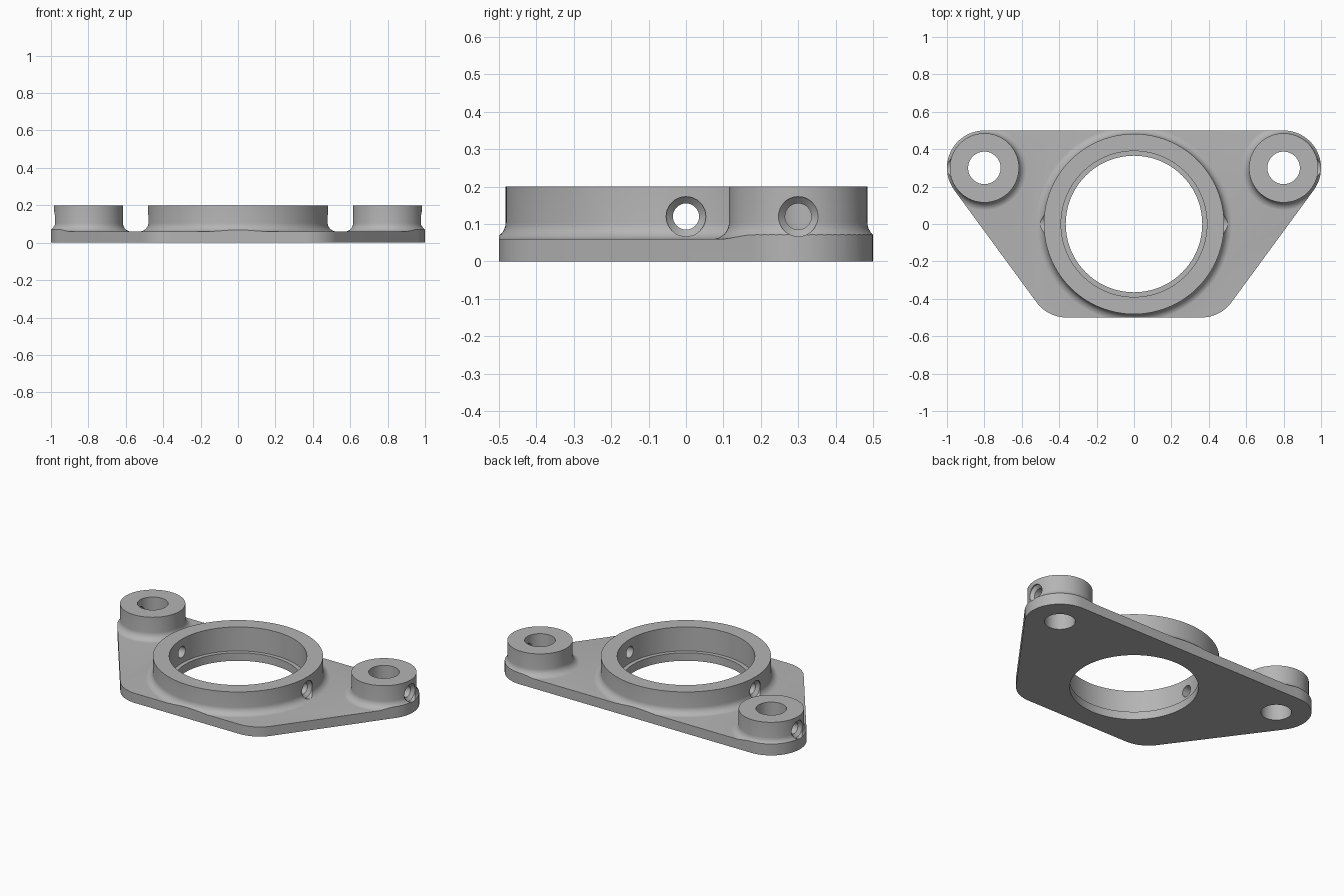
import bpy, math
from math import pi, sin, cos
from mathutils import Matrix

if "Cube" in bpy.data.objects:
    bpy.data.objects.remove(bpy.data.objects["Cube"])

grey = bpy.data.materials.new("plain grey")
grey.use_nodes = True
colour = (0.46, 0.46, 0.46, 1)
grey.diffuse_color = colour
grey.node_tree.nodes["Principled BSDF"].inputs["Base Color"].default_value = colour

PLATE, TOP, FILLET = 0.06, 0.2, 0.045
BOSS_X, BOSS_Y = 0.8, 0.3


def make(name, verts, faces):
    mesh = bpy.data.meshes.new(name)
    mesh.from_pydata(verts, [], faces)
    mesh.materials.append(grey)
    ob = bpy.data.objects.new(name, mesh)
    bpy.context.collection.objects.link(ob)
    return ob


def loft(name, rings):
    """Closed solid through matching rings of points, capped at both ends."""
    n = len(rings[0])
    faces = [tuple(reversed(range(n)))]
    for k in range(len(rings) - 1):
        for i in range(n):
            j = (i + 1) % n
            faces.append((k * n + i, k * n + j, k * n + n + j, k * n + n + i))
    faces.append(tuple(range((len(rings) - 1) * n, len(rings) * n)))
    return make(name, [p for ring in rings for p in ring], faces)


def lathe(name, profile, x=0, y=0, n=96):
    return loft(name, [[(x + r * cos(2 * pi * i / n), y + r * sin(2 * pi * i / n), z)
                        for i in range(n)] for r, z in profile])


def boolean(target, cutter, operation):
    mod = target.modifiers.new(operation, 'BOOLEAN')
    mod.operation, mod.object, mod.solver = operation, cutter, 'EXACT'
    bpy.context.view_layer.objects.active = target
    bpy.ops.object.modifier_apply(modifier=mod.name)
    bpy.data.objects.remove(cutter)


def filleted(radius):
    """Upright cylinder profile flaring into the plate."""
    flare = [(radius + FILLET * (1 - sin(a)), PLATE - 0.0005 + FILLET * (1 - cos(a)))
             for a in (i * pi / 16 for i in range(9))]
    return [(radius + FILLET, PLATE / 2)] + flare + [(radius, TOP)]


def outline(z):
    """Rounded trapezoid around four corner circles."""
    slant = math.atan2(0.44, 0.6)
    corners = [(BOSS_X, BOSS_Y, -slant, pi / 2), (-BOSS_X, BOSS_Y, pi / 2, pi + slant),
               (-0.36, -0.3, pi + slant, 1.5 * pi), (0.36, -0.3, 1.5 * pi, 2 * pi - slant)]
    return [(x + 0.2 * cos(a + (b - a) * i / 20), y + 0.2 * sin(a + (b - a) * i / 20), z)
            for x, y, a, b in corners for i in range(21)]


# Plate with the central collar and two bosses, trimmed to the outline
body = loft("mounting_bracket", [[(-2, -1, z), (2, -1, z), (2, 1, z), (-2, 1, z)]
                                 for z in (0, PLATE)])
boolean(body, lathe("collar", filleted(0.482), n=128), 'UNION')
for side in (-1, 1):
    boolean(body, lathe("boss", filleted(0.185), side * BOSS_X, BOSS_Y), 'UNION')
boolean(body, loft("trim", [outline(-0.1), outline(0.4)]), 'INTERSECT')

# Stepped main bore
boolean(body, lathe("bore", [(0.365, -0.1), (0.365, 0.05), (0.39, 0.05), (0.39, 0.4)],
                    n=128), 'DIFFERENCE')

# Bolt holes and countersunk side screw holes
for side in (-1, 1):
    boolean(body, lathe("bolt_hole", [(0.087, -0.1), (0.087, 0.4)],
                        side * BOSS_X, BOSS_Y, 64), 'DIFFERENCE')
    for surface, y, start in ((0.482, 0, 0.3), (0.985, BOSS_Y, BOSS_X)):
        hole = lathe("screw_hole", [(0.035, start), (0.035, surface - 0.026),
                                    (0.053, surface - 0.008), (0.053, 1.2)], n=48)
        turn = Matrix.Rotation(side * pi / 2, 4, 'Y')
        hole.data.transform(Matrix.Translation((0, y, 0.12)) @ turn)
        boolean(body, hole, 'DIFFERENCE')

bpy.ops.object.select_all(action='DESELECT')
body.select_set(True)
bpy.context.view_layer.objects.active = body
bpy.ops.object.shade_smooth_by_angle(angle=math.radians(25))
